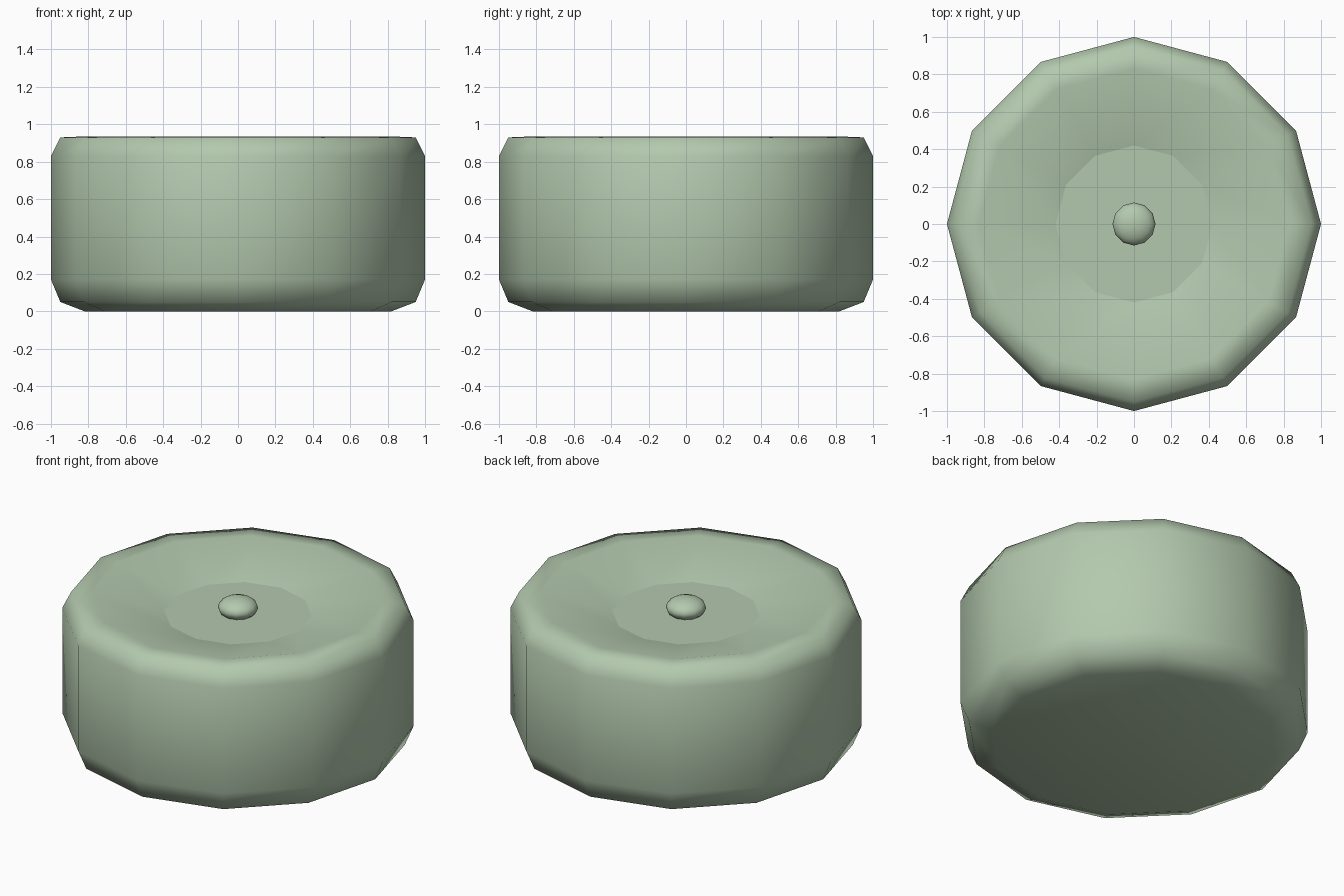
import bpy
import bmesh
from math import cos, sin, pi

cube = bpy.data.objects.get("Cube")
if cube:
    bpy.data.objects.remove(cube, do_unlink=True)

SIDES = 12

# Single sage green material
sage = bpy.data.materials.new("sage_green")
sage.use_nodes = True
colour = (0.45, 0.58, 0.42, 1.0)
sage.diffuse_color = colour
sage.node_tree.nodes["Principled BSDF"].inputs["Base Color"].default_value = colour


def lathe(name, profile, cap_start=False, cap_end=False, smooth=True):
    """Spin (radius, height) points around z into a many-sided body."""
    bm = bmesh.new()
    rings = [[bm.verts.new((r * cos(2 * pi * i / SIDES), r * sin(2 * pi * i / SIDES), z))
              for i in range(SIDES)] for r, z in profile]
    for low, high in zip(rings, rings[1:]):
        for i in range(SIDES):
            j = (i + 1) % SIDES
            bm.faces.new((low[i], low[j], high[j], high[i]))
    if cap_start:
        bm.faces.new(rings[0][::-1])
    if cap_end:
        bm.faces.new(rings[-1])
    for f in bm.faces:
        f.smooth = smooth
    mesh = bpy.data.meshes.new(name)
    bm.to_mesh(mesh)
    bm.free()
    mesh.materials.append(sage)
    obj = bpy.data.objects.new(name, mesh)
    bpy.context.collection.objects.link(obj)
    return obj


FLOOR_R, FLOOR_Z = 0.42, 0.835

# Rounded drum with a shallow dished top
lathe("drum_body", [(0.82, 0), (0.95, 0.05), (1, 0.17), (1, 0.83), (0.95, 0.93),
                    (0.83, 0.935), (FLOOR_R, FLOOR_Z)], cap_start=True)

# Flat floor of the dish
lathe("dish_floor", [(FLOOR_R, FLOOR_Z)], cap_end=True, smooth=False)

# Flattened round button at the centre
bpy.ops.mesh.primitive_uv_sphere_add(segments=SIDES, ring_count=8, radius=1,
                                     location=(0, 0, 0.873))
button = bpy.context.object
button.name = "centre_button"
button.scale = (0.115, 0.115, 0.063)
button.data.materials.append(sage)
bpy.ops.object.shade_smooth()
